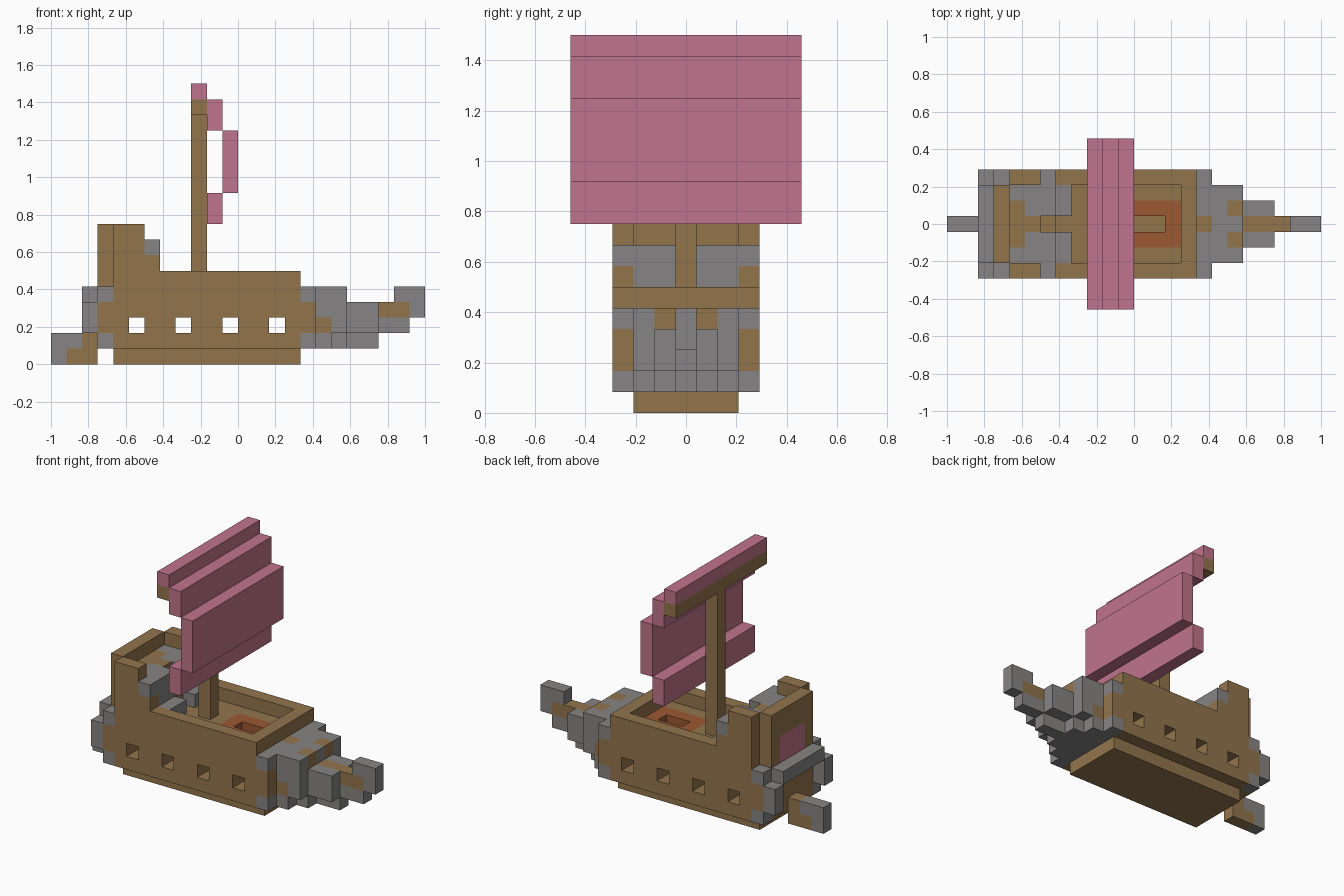
import bpy
import bmesh
from mathutils import Vector

cube = bpy.data.objects.get("Cube")
if cube:
    bpy.data.objects.remove(cube, do_unlink=True)

UNIT = 1 / 12
COLOURS = {
    "wood": (0.287, 0.178, 0.073),
    "stone_grey": (0.238, 0.231, 0.227),
    "sail_pink": (0.527, 0.174, 0.262),
    "hatch_orange": (0.328, 0.098, 0.032),
}
NAMES = list(COLOURS)
WOOD, GREY, PINK, ORANGE = NAMES


def make_material(name, rgb):
    mat = bpy.data.materials.new(name)
    mat.use_nodes = True
    mat.diffuse_color = (*rgb, 1)
    for node in mat.node_tree.nodes:
        if node.type == "BSDF_PRINCIPLED":
            node.inputs["Base Color"].default_value = (*rgb, 1)
            node.inputs["Roughness"].default_value = 0.9
    return mat


materials = [make_material(n, c) for n, c in COLOURS.items()]
cells = {}


def span(r):
    return range(r, r + 1) if isinstance(r, int) else range(r[0], r[1] + 1)


def fill(part, colour, xs, ys, zs):
    """Fill a block of unit cells, ranges inclusive."""
    for i in span(xs):
        for j in span(ys):
            for k in span(zs):
                cells[i, j, k] = (part, colour)


def sides(part, colour, xs, ys, zs):
    """Fill a block and its mirror across the keel."""
    a, b = (ys, ys) if isinstance(ys, int) else ys
    fill(part, colour, xs, (a, b), zs)
    fill(part, colour, xs, (-b, -a), zs)


def carve(xs, ys, zs):
    for i in span(xs):
        for j in span(ys):
            for k in span(zs):
                cells.pop((i, j, k), None)


# Hull: keel, body, raised rim
fill("keel", WOOD, (4, 15), (-2, 2), 0)
fill("hull", WOOD, (3, 15), (-3, 3), (1, 4))
sides("hull", WOOD, (4, 15), 3, 5)
fill("hull", WOOD, 15, (-3, 3), 5)
for level in (1, 4):
    sides("hull", GREY, 3, 3, level)

# Gun ports run right through the hull
for port in (5, 8, 11, 14):
    carve(port, (-3, 3), 2)

# Hatch in the deck
fill("hatch", ORANGE, (11, 14), (-1, 1), 4)
carve((12, 13), 0, 4)

# Stern castle with raised floor, walls and rear window
fill("stern_castle", WOOD, 3, (-2, 2), (5, 8))
fill("stern_castle", PINK, 3, (-1, 1), (5, 6))
fill("stern_castle", WOOD, (4, 6), (-3, 3), (5, 6))
fill("stern_castle", GREY, (4, 6), (-2, 2), 7)
sides("stern_castle", WOOD, (4, 5), 3, (5, 8))
fill("stern_castle", WOOD, 4, (-1, 1), 7)
fill("stern_castle", WOOD, (4, 6), 0, 7)
sides("stern_castle", GREY, 6, 3, 7)
sides("stern_castle", GREY, 6, (1, 2), 6)

# Steps down to the deck
sides("castle_steps", GREY, 7, (1, 2), 5)
carve(6, 0, (6, 7))

# Stern trim and rudder
fill("stern_trim", GREY, 2, (-2, 2), 4)
sides("stern_trim", GREY, 2, 3, (2, 3))
fill("rudder", GREY, (0, 1), 0, (0, 1))
fill("rudder", WOOD, (1, 2), 0, 0)
fill("rudder", WOOD, 2, 0, 1)

# Bow tapering forward, lowest layer stepped in
fill("bow", GREY, 16, (-3, 3), (1, 4))
sides("bow", WOOD, 16, 3, (2, 3))
fill("bow", WOOD, 16, 0, 4)
fill("bow", GREY, (17, 18), (-2, 2), (2, 4))
sides("bow", WOOD, 17, 2, 2)
sides("bow", WOOD, 18, 1, 4)
fill("bow", GREY, (19, 20), (-1, 1), (2, 3))
fill("bow", WOOD, (19, 20), 0, 3)
fill("bow", GREY, 17, (-2, 2), 1)
fill("bow", GREY, 18, (-1, 1), 1)
fill("bow", GREY, (19, 20), 0, 1)

# Beak at the tip of the bow
fill("beak", GREY, (21, 22), 0, 2)
fill("beak", WOOD, (21, 22), 0, 3)
fill("beak", GREY, (22, 23), 0, 4)
fill("beak", GREY, 23, 0, 3)

# Mast, yard and billowing sail
fill("mast", WOOD, 9, 0, (5, 15))
fill("yard", WOOD, 9, (-5, 5), 16)
fill("sail", PINK, 9, (-5, 5), 17)
fill("sail", PINK, 10, (-5, 5), (15, 16))
fill("sail", PINK, 11, (-5, 5), (11, 14))
fill("sail", PINK, 10, (-5, 5), (9, 10))


def build_part(part):
    """Make one mesh from the exposed faces of a part's cells."""
    bm = bmesh.new()
    cache = {}

    def vert(p):
        if p not in cache:
            i, j, k = p
            cache[p] = bm.verts.new(Vector((i - 12, j - 0.5, k)) * UNIT)
        return cache[p]

    for cell, (owner, colour) in cells.items():
        if owner != part:
            continue
        for axis in range(3):
            u, v = (axis + 1) % 3, (axis + 2) % 3
            for side in (0, 1):
                near = list(cell)
                near[axis] += 2 * side - 1
                if tuple(near) in cells:
                    continue
                ring = []
                for du, dv in ((0, 0), (1, 0), (1, 1), (0, 1)):
                    p = list(cell)
                    p[axis] += side
                    p[u] += du
                    p[v] += dv
                    ring.append(vert(tuple(p)))
                face = bm.faces.new(ring if side else ring[::-1])
                face.material_index = NAMES.index(colour)
    bmesh.ops.dissolve_limit(bm, angle_limit=0.02, verts=bm.verts[:],
                             edges=bm.edges[:], delimit={"MATERIAL"})
    mesh = bpy.data.meshes.new(part)
    bm.to_mesh(mesh)
    bm.free()
    for mat in materials:
        mesh.materials.append(mat)
    bpy.context.collection.objects.link(bpy.data.objects.new(part, mesh))


for part_name in sorted({owner for owner, _ in cells.values()}):
    build_part(part_name)
